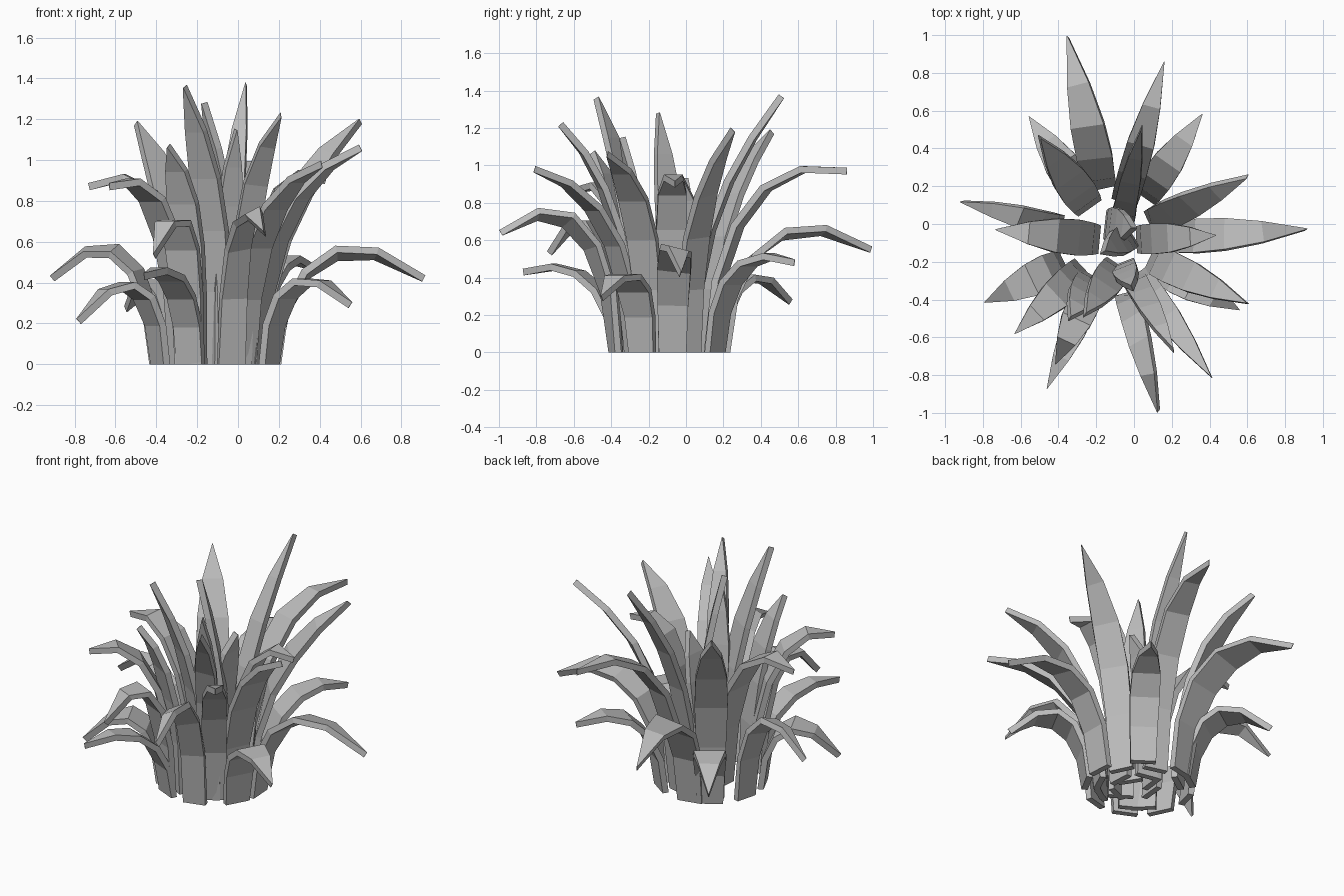
import bpy
from math import radians
from mathutils import Matrix, Vector

cube = bpy.data.objects.get("Cube")
if cube:
    bpy.data.objects.remove(cube)

# One leaf colour
leaf_grey = bpy.data.materials.new("leaf_grey")
leaf_grey.use_nodes = True
colour = (0.5, 0.5, 0.5, 1)
leaf_grey.diffuse_color = colour
leaf_grey.node_tree.nodes["Principled BSDF"].inputs["Base Color"].default_value = colour

UP = Vector((0, 0, 1))
CENTRE = Vector((-0.11, -0.09, 0))
THICKNESS = 0.036
WIDTHS = (0.15, 0.17, 0.19, 0.18, 0.12, 0.004)


def bezier(points, t):
    """Point on a Bezier curve by repeated interpolation."""
    while len(points) > 1:
        points = [a.lerp(b, t) for a, b in zip(points, points[1:])]
    return points[0]


def add_leaf(name, root_radius, x, y, tip_z, arch, breadth=1, roll=0, swing=0):
    """Arching strap leaf of constant thickness that narrows to a point.
    Roll twists it towards the tip, swing moves its root round the centre."""
    tip = Vector((x, y, 0))
    root = (tip - CENTRE).normalized() * root_radius
    root = CENTRE + Matrix.Rotation(radians(swing), 3, 'Z') @ root
    spread = tip - root
    outward = spread.normalized()
    side = UP.cross(outward)

    control = [root,
               root + spread * 0.03 + UP * arch * 0.65,
               root + spread * 0.42 + UP * arch,
               tip + UP * tip_z]
    last = len(WIDTHS) - 1
    path = [bezier(control, i / last) for i in range(last + 1)]

    # Four corners at every station along the leaf
    verts = []
    for i, (point, width) in enumerate(zip(path, WIDTHS)):
        tangent = (path[min(i + 1, last)] - path[max(i - 1, 0)]).normalized()
        if i == 0:
            tangent = UP
        # Twist turns the upper face away from the side direction
        twist = Matrix.Rotation(radians(roll) * min(1, i / 3), 3, tangent)
        # Slim leaves keep a fairly broad foot
        slim = 1 + (breadth - 1) * min(1, (i + 1) / 3)
        half_w = twist @ side * width * slim / 2
        half_t = twist @ side.cross(tangent) * THICKNESS / 2
        verts += [point - half_w - half_t, point + half_w - half_t,
                  point + half_w + half_t, point - half_w + half_t]

    # Side walls between stations, then the two end caps
    faces = [(3, 2, 1, 0), tuple(last * 4 + k for k in range(4))]
    for i in range(last):
        a, b = i * 4, i * 4 + 4
        for k in range(4):
            n = (k + 1) % 4
            faces.append((a + k, a + n, b + n, b + k))

    mesh = bpy.data.meshes.new(name)
    mesh.from_pydata(verts, [], faces)
    mesh.materials.append(leaf_grey)
    mesh.update()
    leaf = bpy.data.objects.new(name, mesh)
    bpy.context.collection.objects.link(leaf)


# Each leaf: tip x, tip y, tip height, arch height, then breadth, roll, swing
outer = [
    (-0.35, 0.99, 0.55, 0.83, 1, -12), (0.36, 0.58, 0.48, 0.6, 0.9),
    (0.91, -0.03, 0.42, 0.73, 0.95, -15), (0.55, -0.45, 0.29, 0.55),
    (0.13, -0.99, 0.64, 0.92, 0.7, 28), (-0.46, -0.87, 0.43, 0.53, 0.75),
    (-0.78, -0.41, 0.21, 0.55), (-0.91, 0.12, 0.42, 0.75, 0.65, -20),
    (-0.55, 0.56, 0.27, 0.55), (-0.41, -0.73, 0.53, 0.93, 0.9),
]
middle = [
    (0.16, 0.86, 0.97, 1.08, 0.8), (0.6, 0.25, 1.19, 0.95, 0.85, 25),
    (0.6, -0.42, 1.06, 0.95, 0.9), (0.41, -0.81, 0.98, 0.9, 0.75),
    (0.21, -0.67, 1.22, 1, 0.65, -15), (-0.63, -0.58, 0.87, 1, 0.9),
    (-0.5, 0.46, 1.18, 0.95), (-0.34, -0.5, 1.07, 0.9, 0.9),
]
inner = [
    (0.43, -0.06, 0.9, 1.06, 0.85), (-0.26, -0.48, 1.36, 1, 0.9, 0, 28),
    (0.04, 0.51, 1.37, 1, 0.6, 0, -8), (-0.01, -0.34, 1.15, 0.85, 0.7),
]
heart = [
    (-0.165, -0.15, 1.28, 0.9, 0.8, 0, 150),
    (0, -0.02, 0.94, 0.75, 1, 0, 75), (-0.73, -0.03, 0.87, 1.05),
]

rings = (("outer", 0.3, outer), ("middle", 0.23, middle),
         ("inner", 0.14, inner), ("heart", 0.09, heart))
for ring, radius, leaves in rings:
    for number, leaf in enumerate(leaves, 1):
        add_leaf(f"{ring}_leaf_{number}", radius, *leaf)
